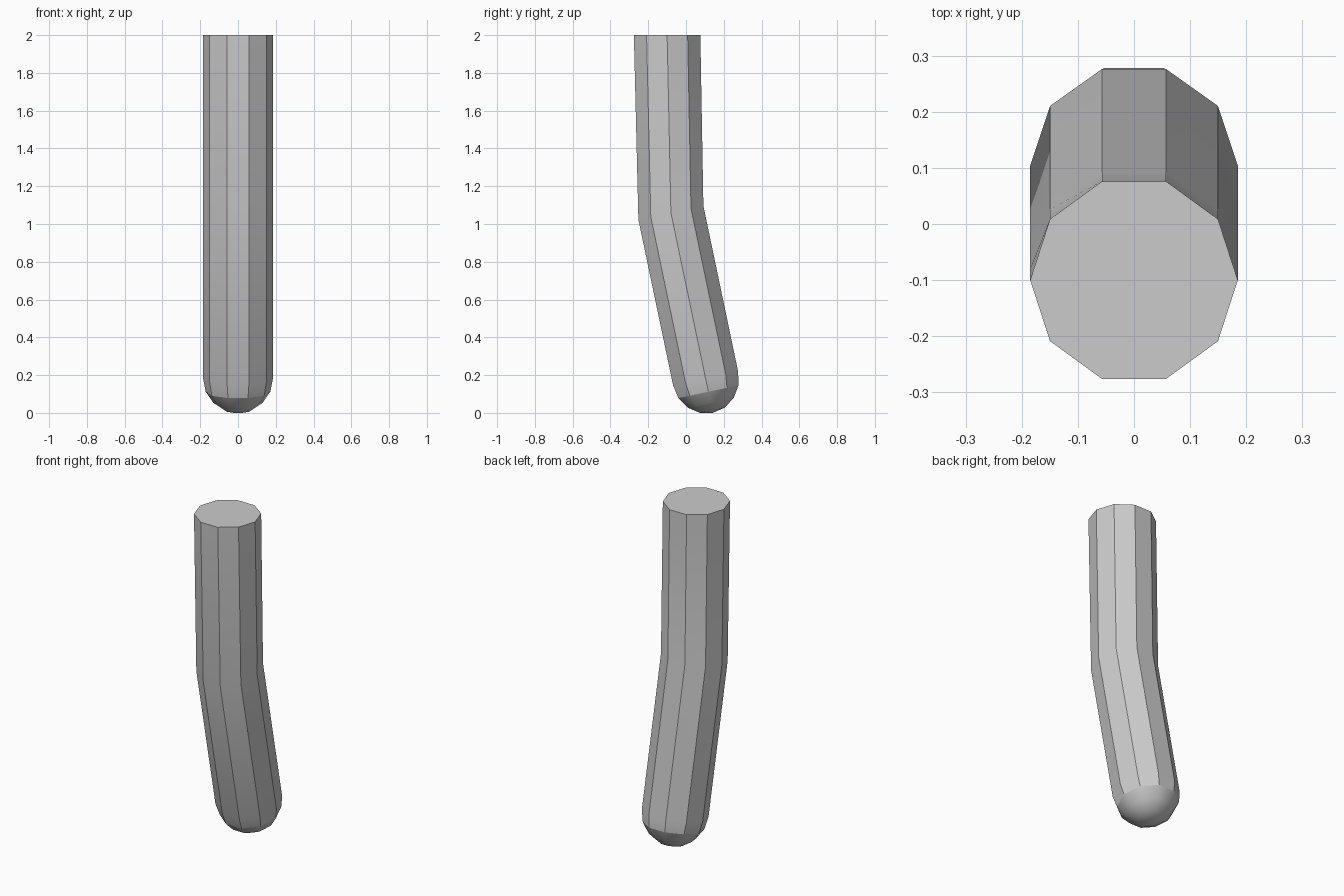
import bpy, bmesh, math
from mathutils import Vector

if "Cube" in bpy.data.objects:
    bpy.data.objects.remove(bpy.data.objects["Cube"])

SIDES, R = 10, 0.185
TILT = math.radians(12)
AXIS = Vector((0, math.sin(TILT), -math.cos(TILT)))   # points down the lower half
SIDE = Vector((0, math.cos(TILT), math.sin(TILT)))
BALL = Vector((0, 0.104, 0.1813))                     # centre of the rounded end

bm = bmesh.new()


def ring(centre, radius, side):
    angles = [2 * math.pi * i / SIDES for i in range(SIDES)]
    return [bm.verts.new(centre + Vector((radius * math.cos(a), 0, 0))
                         + side * radius * math.sin(a)) for a in angles]


# Level top, tilted bend, then rings of the rounded end
rings = [ring(Vector((0, -0.10, 2)), R, Vector((0, 1, 0))),
         ring(Vector((0, -0.08, 1.06)), R, SIDE)]
for deg in (0, 22.5, 45, 67.5):
    a = math.radians(deg)
    rings.append(ring(BALL + AXIS * R * math.sin(a), R * math.cos(a), SIDE))
pole = bm.verts.new(BALL + AXIS * R)

# Skin
bm.faces.new(rings[0])
for upper, lower in zip(rings, rings[1:]):
    for i in range(SIDES):
        j = (i + 1) % SIDES
        bm.faces.new((upper[i], lower[i], lower[j], upper[j]))
for i in range(SIDES):
    bm.faces.new((rings[-1][i], pole, rings[-1][(i + 1) % SIDES]))
bmesh.ops.recalc_face_normals(bm, faces=bm.faces)

# Smooth shading with crisp long edges, top rim and tip rim
for f in bm.faces:
    f.smooth = True
for i in range(SIDES):
    j = (i + 1) % SIDES
    for k in (0, 3):
        bm.edges.get((rings[k][i], rings[k][j])).smooth = False
    for k in range(3):
        bm.edges.get((rings[k][i], rings[k + 1][i])).smooth = False

mesh = bpy.data.meshes.new("bent_rod")
bm.to_mesh(mesh)
bm.free()
bpy.context.collection.objects.link(bpy.data.objects.new("bent_rod", mesh))
